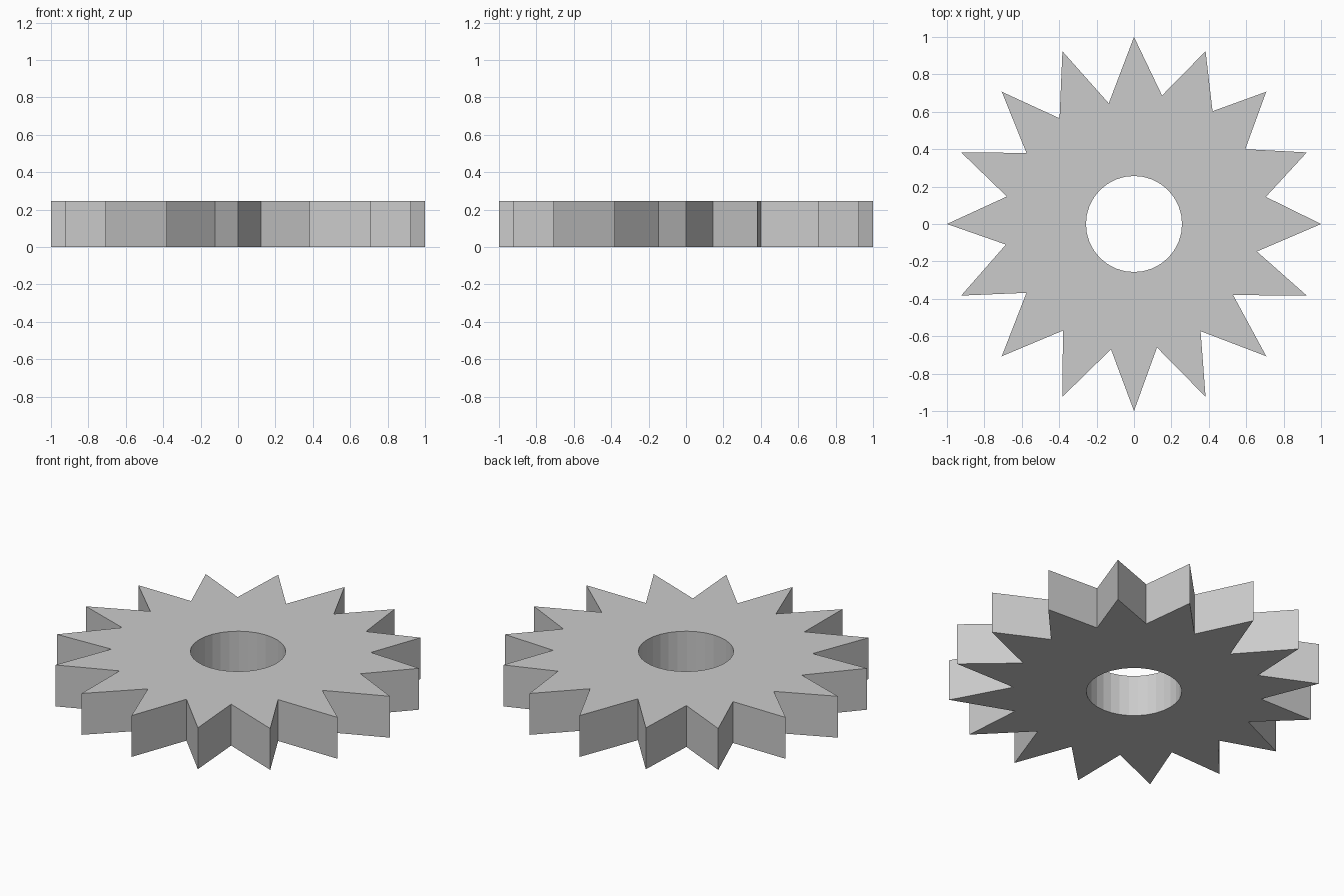
import bpy, bmesh
from math import cos, sin, pi

if "Cube" in bpy.data.objects:
    bpy.data.objects.remove(bpy.data.objects["Cube"])

TEETH = 16
HEIGHT = 0.246
HOLE_R = 0.257

# Hand-cut notch points between the teeth, counter-clockwise from +x
NOTCHES = [(0.705, 0.145), (0.595, 0.40), (0.42, 0.603), (0.15, 0.687),
           (-0.135, 0.645), (-0.398, 0.565), (-0.575, 0.38), (-0.68, 0.147),
           (-0.685, -0.11), (-0.575, -0.368), (-0.38, -0.57), (-0.123, -0.67),
           (0.123, -0.66), (0.356, -0.573), (0.53, -0.38), (0.657, -0.147)]

# Outer star outline (tip, notch, tip, ...) and matching 32-sided hole
outer, inner = [], []
for i, notch in enumerate(NOTCHES):
    a = 2 * pi * i / TEETH
    outer += [(cos(a), sin(a)), notch]
    inner += [(HOLE_R * cos(b), HOLE_R * sin(b)) for b in (a, a + pi / TEETH)]

# Flat ring, extruded upwards into the toothed disc
bm = bmesh.new()
vo = [bm.verts.new((x, y, 0)) for x, y in outer]
vi = [bm.verts.new((x, y, 0)) for x, y in inner]
n = len(vo)
ring = [bm.faces.new((vo[k], vo[(k + 1) % n], vi[(k + 1) % n], vi[k]))
        for k in range(n)]
ext = bmesh.ops.extrude_face_region(bm, geom=ring, use_keep_orig=True)
top = [v for v in ext["geom"] if isinstance(v, bmesh.types.BMVert)]
bmesh.ops.translate(bm, verts=top, vec=(0, 0, HEIGHT))
bmesh.ops.recalc_face_normals(bm, faces=bm.faces)

mesh = bpy.data.meshes.new("toothed_disc")
bm.to_mesh(mesh)
bm.free()
bpy.context.collection.objects.link(bpy.data.objects.new("toothed_disc", mesh))
